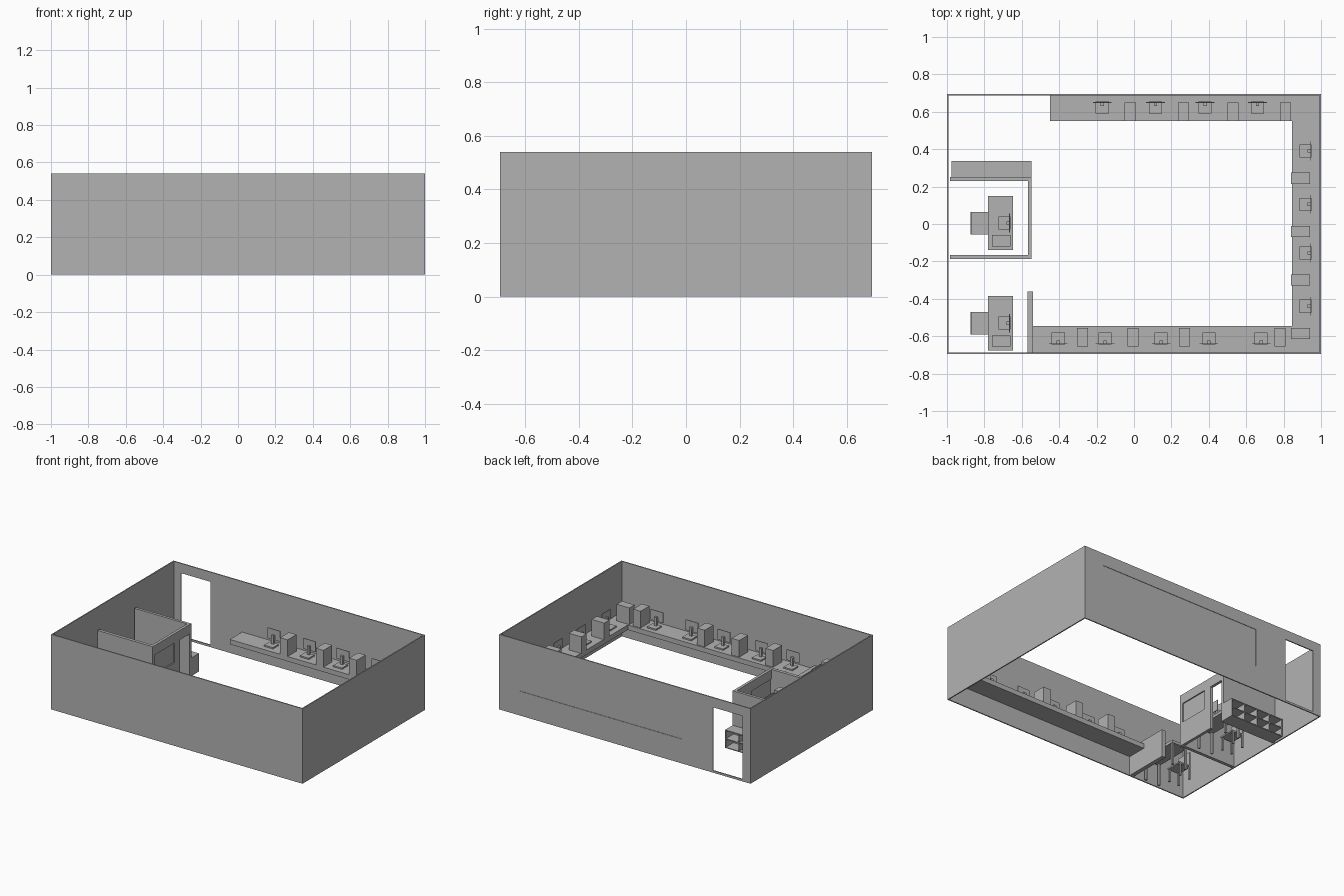
import bpy, bmesh
from mathutils import Matrix, Vector

if "Cube" in bpy.data.objects:
    bpy.data.objects.remove(bpy.data.objects["Cube"])

grey = bpy.data.materials.new("plain_grey")
grey.use_nodes = True
GREY = (0.45, 0.45, 0.45, 1)
grey.diffuse_color = GREY
grey.node_tree.nodes["Principled BSDF"].inputs["Base Color"].default_value = GREY


def boxes(name, *spans):
    """One object made of boxes, each given as x0, x1, y0, y1, z0, z1."""
    bm = bmesh.new()
    for x0, x1, y0, y1, z0, z1 in spans:
        mid = Vector((x0 + x1, y0 + y1, z0 + z1)) / 2
        size = Matrix.Diagonal((x1 - x0, y1 - y0, z1 - z0, 1))
        bmesh.ops.create_cube(bm, size=1, matrix=Matrix.Translation(mid) @ size)
    mesh = bpy.data.meshes.new(name)
    bm.to_mesh(mesh)
    bm.free()
    mesh.materials.append(grey)
    obj = bpy.data.objects.new(name, mesh)
    bpy.context.collection.objects.link(obj)
    return obj


def cut(obj, *span):
    """Cut a box-shaped opening through an object."""
    cutter = boxes("cutter", span)
    cutter.hide_render = True
    mod = obj.modifiers.new("opening", 'BOOLEAN')
    mod.operation, mod.solver, mod.object = 'DIFFERENCE', 'EXACT', cutter
    bpy.context.view_layer.update()
    graph = bpy.context.evaluated_depsgraph_get()
    mesh = bpy.data.meshes.new_from_object(obj.evaluated_get(graph))
    obj.modifiers.clear()
    obj.data = mesh
    bpy.data.objects.remove(cutter)


# Outer walls
X, Y, H, T = 1.0, 0.695, 0.54, 0.008
boxes("front_wall", (-X, X, -Y, -Y + T, 0, H))
boxes("left_wall", (X - T, X, -Y + T, Y - T, 0, H))
boxes("right_wall", (-X, -X + T, -Y + T, Y - T, 0, H))
back = boxes("back_wall", (-X, X, Y - T, Y, 0, H))
cut(back, -0.935, -0.7, Y - 0.1, Y + 0.1, 0.015, 0.47)
cut(back, -0.45, 0.84, Y - 0.1, Y + 0.1, 0.175, 0.45)
boxes("back_window_pane", (-0.45, 0.84, Y - 0.006, Y - 0.003, 0.175, 0.45))

# Long worktops around three walls
TOP, UNDER = 0.175, 0.14
boxes("back_worktop", (-0.45, X - T, 0.55, Y - T, UNDER, TOP))
boxes("left_worktop", (0.845, X - T, -0.545, 0.55, UNDER, TOP))
boxes("front_worktop", (-0.545, X - T, -Y + T, -0.545, UNDER, TOP))
boxes("worktop_end_panel", (-0.57, -0.54, -Y + T, -0.36, 0, 0.2))

# Partitioned office
P = 0.378
boxes("office_front_partition", (-0.985, -0.567, -0.188, -0.165, 0, P))
boxes("office_back_partition", (-0.985, -0.567, 0.23, 0.25, 0, P))
side = boxes("office_side_partition", (-0.567, -0.547, -0.188, 0.25, 0, P))
cut(side, -0.7, -0.4, 0.12, 0.23, -0.1, 0.31)
cut(side, -0.7, -0.4, -0.16, 0.06, 0.17, 0.31)
boxes("office_window_pane", (-0.559, -0.555, -0.16, 0.06, 0.17, 0.31))

# Open shelf unit behind the office
S0, S1, F, B, SH, t = -0.975, -0.547, 0.25, 0.337, 0.13, 0.006
boards = [(S0, S1, F, B, z, z + t) for z in (0, (SH - t) / 2, SH - t)]
uprights = [S0 + (S1 - S0 - t) * i / 4 for i in range(5)]
boxes("shelf_unit", *boards, *[(x, x + t, F, B, t, SH - t) for x in uprights])


def legs(x0, x1, y0, y1, top, w):
    return [(x, x + w, y, y + w, 0, top) for x in (x0, x1 - w) for y in (y0, y1 - w)]


def monitor(name, x, y, faces_y=0, z=TOP):
    """Screen, neck, foot; faces_y is the y direction faced, or 0 for -x."""
    parts = [(-0.002, 0.002, -0.05, 0.05, 0.035, 0.11),
             (-0.018, -0.002, -0.009, 0.009, 0.01, 0.07),
             (-0.06, 0.005, -0.035, 0.035, 0, 0.01)]
    spans = []
    for a, b, c, d, e, f in parts:
        if faces_y:
            c, d, a, b = a, b, c, d
            c, d = sorted((-faces_y * c, -faces_y * d))
        spans.append((x + a, x + b, y + c, y + d, z + e, z + f))
    boxes(name, *spans)


def tower(name, x, y, sx, sy):
    boxes(name, (x - sx / 2, x + sx / 2, y - sy / 2, y + sy / 2, TOP, TOP + 0.12))


# Computers on the worktops
for i, x in enumerate((-0.17, 0.115, 0.38, 0.66)):
    monitor(f"back_monitor_{i}", x, 0.65, -1)
for i, x in enumerate((-0.02, 0.265, 0.53, 0.81)):
    tower(f"back_tower_{i}", x, 0.6, 0.06, 0.1)
for i, x in enumerate((-0.405, -0.155, 0.145, 0.4, 0.68)):
    monitor(f"front_monitor_{i}", x, -0.64, 1)
for i, x in enumerate((-0.275, -0.005, 0.27, 0.78)):
    tower(f"front_tower_{i}", x, -0.605, 0.06, 0.1)
for i, y in enumerate((0.39, 0.105, -0.155, -0.44)):
    monitor(f"left_monitor_{i}", 0.945, y)
for i, y in enumerate((0.245, -0.04, -0.3, -0.585)):
    tower(f"left_tower_{i}", 0.89, y, 0.1, 0.06)

# Two single desks, each with a chair and computer
for label, y in (("office", 0.005), ("reception", -0.53)):
    boxes(f"{label}_desk", (-0.78, -0.648, y - 0.145, y + 0.145, 0.155, TOP),
          *legs(-0.775, -0.653, y - 0.14, y + 0.14, 0.155, 0.014))
    boxes(f"{label}_chair", (-0.875, -0.78, y - 0.06, y + 0.06, 0.09, 0.1),
          (-0.875, -0.867, y - 0.06, y + 0.06, 0.1, 0.2),
          *legs(-0.875, -0.785, y - 0.06, y + 0.06, 0.09, 0.012))
    monitor(f"{label}_monitor", -0.665, y)
    tower(f"{label}_tower", -0.71, y - 0.095, 0.1, 0.06)
